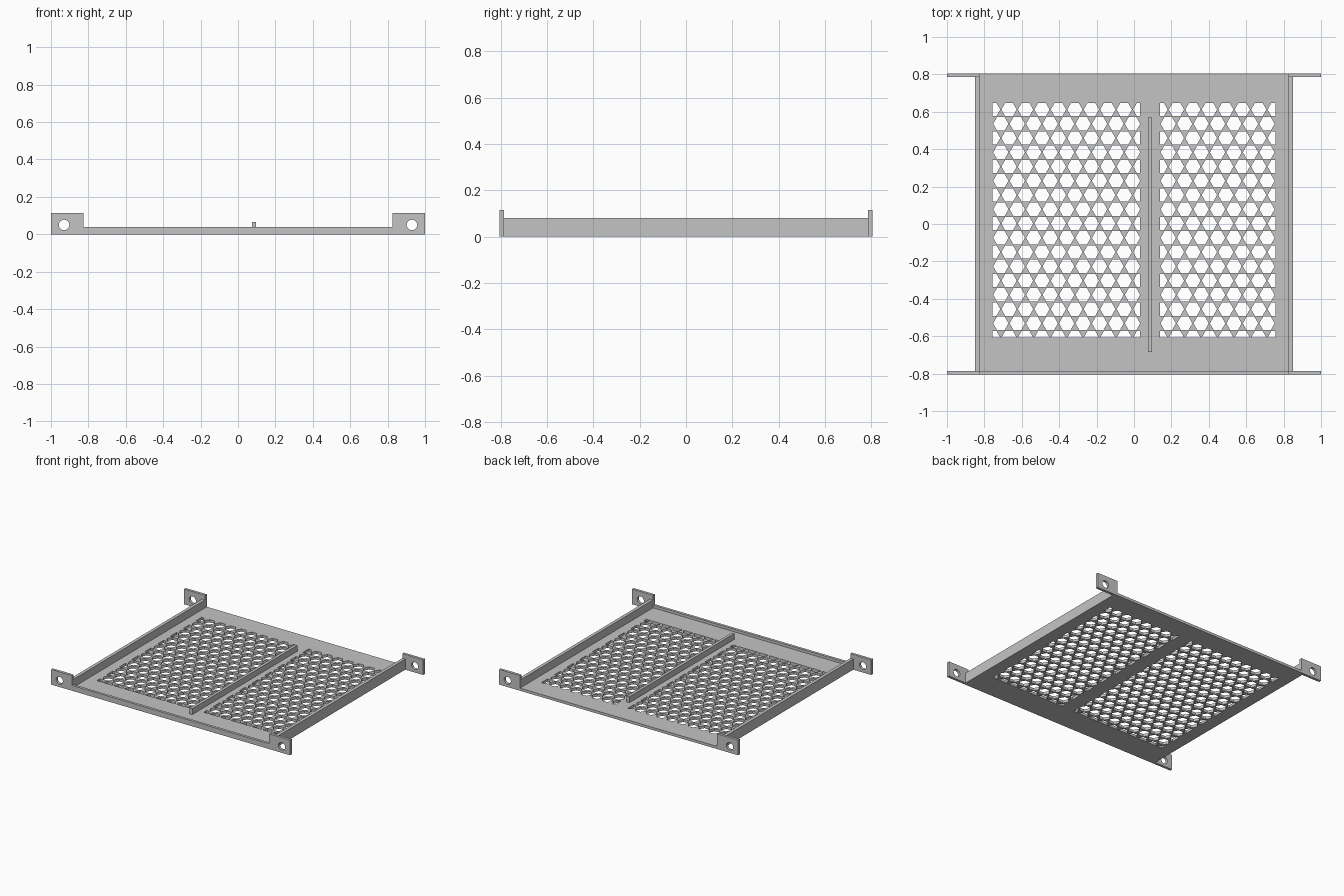
import bpy, bmesh, math
from mathutils import Matrix, Vector

cube = bpy.data.objects.get("Cube")
if cube:
    bpy.data.objects.remove(cube, do_unlink=True)

grey = bpy.data.materials.new("plain grey")
grey.use_nodes = True
colour = (0.55, 0.55, 0.55, 1)
grey.diffuse_color = colour
grey.node_tree.nodes["Principled BSDF"].inputs["Base Color"].default_value = colour


def finish(name, bm):
    bmesh.ops.recalc_face_normals(bm, faces=bm.faces)
    mesh = bpy.data.meshes.new(name)
    bm.to_mesh(mesh)
    bm.free()
    mesh.materials.append(grey)
    ob = bpy.data.objects.new(name, mesh)
    bpy.context.collection.objects.link(ob)
    return ob


def box(name, x0, x1, y0, y1, z0, z1):
    bm = bmesh.new()
    size = Matrix.Diagonal((x1 - x0, y1 - y0, z1 - z0, 1))
    middle = Matrix.Translation(((x0 + x1) / 2, (y0 + y1) / 2, (z0 + z1) / 2))
    bmesh.ops.create_cube(bm, size=1, matrix=middle @ size)
    return finish(name, bm)


def cut(ob, cutter):
    cutter.hide_render = True
    mod = ob.modifiers.new("cut", 'BOOLEAN')
    mod.operation = 'DIFFERENCE'
    mod.solver = 'EXACT'
    mod.object = cutter
    bpy.context.view_layer.objects.active = ob
    bpy.ops.object.modifier_apply(modifier=mod.name)
    bpy.data.objects.remove(cutter, do_unlink=True)


# Main dimensions
HALF_DEPTH, INNER, OUTER = 0.805, 0.825, 0.85
WALL, FLOOR = 0.02, 0.02
PITCH = 0.088
ROW = PITCH * math.sqrt(3) / 2
HOLE = 0.041
TOP, BOTTOM = 0.65, -0.607


def hex_cutter(x0, x1):
    """Staggered hexagons trimmed to a rectangular window."""
    bm = bmesh.new()
    for row in range(17):
        y = TOP - ROW * (row + 0.5)
        for col in range(11):
            x = x0 + PITCH * (col + 0.5 * (row % 2))
            ring = [bm.verts.new((x + HOLE * math.cos(k * math.pi / 3),
                                  y + HOLE * math.sin(k * math.pi / 3), -0.05))
                    for k in range(6)]
            bm.faces.new(ring)
    for point, normal in (((x0, 0, 0), (-1, 0, 0)), ((x1, 0, 0), (1, 0, 0)),
                          ((0, TOP, 0), (0, 1, 0)), ((0, BOTTOM, 0), (0, -1, 0))):
        bmesh.ops.bisect_plane(bm, geom=bm.verts[:] + bm.edges[:] + bm.faces[:],
                               plane_co=point, plane_no=normal, clear_outer=True)
    out = bmesh.ops.extrude_face_region(bm, geom=bm.faces[:])
    moved = [v for v in out["geom"] if isinstance(v, bmesh.types.BMVert)]
    bmesh.ops.translate(bm, vec=Vector((0, 0, 0.15)), verts=moved)
    return finish("hex_cutter", bm)


# Floor plate with two grille windows
plate = box("grille_plate", -INNER, INNER, -HALF_DEPTH + WALL, HALF_DEPTH, 0, FLOOR)
for window in ((-0.756, 0.032), (0.139, 0.757)):
    cut(plate, hex_cutter(*window))

# Front lip and the rib between the windows
box("front_lip", -INNER, INNER, -HALF_DEPTH, -HALF_DEPTH + WALL, 0, 0.04)
box("centre_rib", 0.075, 0.097, -0.685, 0.57, FLOOR, 0.065)

# Side walls and drilled corner tabs
for side, sx in (("left", 1), ("right", -1)):
    xs = sorted((sx * INNER, sx * OUTER))
    box(side + "_wall", *xs, -HALF_DEPTH + WALL, HALF_DEPTH - WALL, 0, 0.08)
    for end, sy in (("front", -1), ("back", 1)):
        xs = sorted((sx * INNER, sx))
        ys = sorted((sy * HALF_DEPTH, sy * (HALF_DEPTH - WALL)))
        tab = box(f"{end}_{side}_tab", *xs, *ys, 0, 0.115)
        bm = bmesh.new()
        place = Matrix.Translation((sx * 0.93, sy * HALF_DEPTH, 0.05))
        bmesh.ops.create_cone(bm, cap_ends=True, segments=32, radius1=0.028,
                              radius2=0.028, depth=0.2,
                              matrix=place @ Matrix.Rotation(math.pi / 2, 4, 'X'))
        cut(tab, finish("drill", bm))
